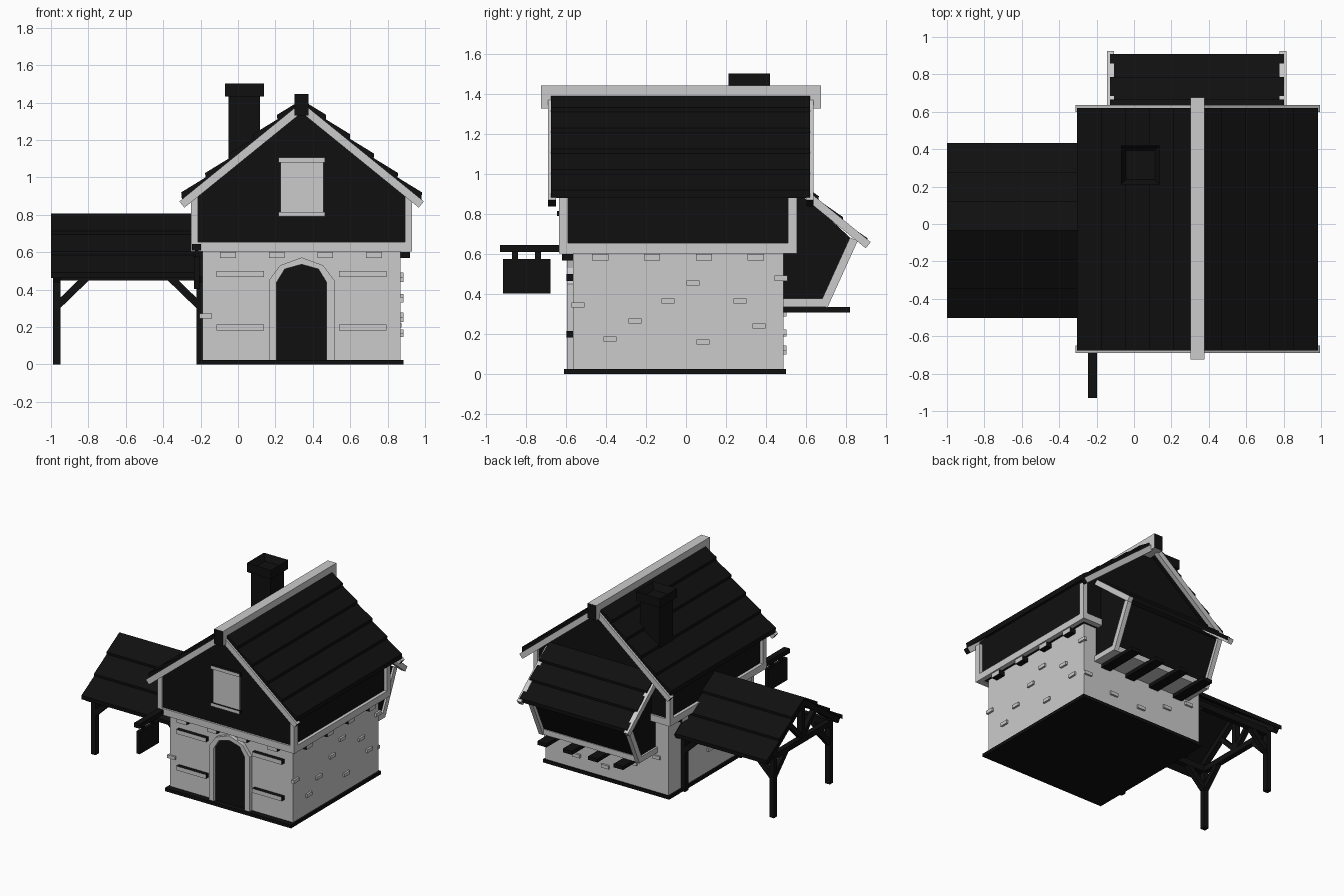
import bpy, bmesh, math

if "Cube" in bpy.data.objects:
    bpy.data.objects.remove(bpy.data.objects["Cube"])

black = bpy.data.materials.new("dark_timber")
black.diffuse_color = (0.005, 0.005, 0.005, 1)
black.use_nodes = True
black.node_tree.nodes["Principled BSDF"].inputs["Base Color"].default_value = black.diffuse_color
G, B = 0, 1          # grey (no material) / dark
CX = 0.34            # centre line of the house


def prism(name, pts, axis, a, b, col=G, caps=None, dark_sides=()):
    """Extrude a 2D profile along an axis; caps and single sides may differ in colour."""
    caps = col if caps is None else caps
    put = {'x': lambda p, t: (t, p[0], p[1]), 'y': lambda p, t: (p[0], t, p[1]),
           'z': lambda p, t: (p[0], p[1], t)}[axis]
    bm = bmesh.new()
    lo = [bm.verts.new(put(p, a)) for p in pts]
    hi = [bm.verts.new(put(p, b)) for p in pts]
    for ring in (lo, hi):
        bm.faces.new(ring).material_index = caps
    n = len(pts)
    for i in range(n):
        j = (i + 1) % n
        f = bm.faces.new((lo[i], lo[j], hi[j], hi[i]))
        f.material_index = B if i in dark_sides else col
    bmesh.ops.recalc_face_normals(bm, faces=bm.faces)
    me = bpy.data.meshes.new(name)
    bm.to_mesh(me)
    bm.free()
    me.materials.append(None)
    me.materials.append(black)
    ob = bpy.data.objects.new(name, me)
    bpy.context.collection.objects.link(ob)
    return ob


def box(name, x0, x1, y0, y1, z0, z1, col=G, caps=None, axis='z'):
    r = {'x': (y0, y1, z0, z1, x0, x1), 'y': (x0, x1, z0, z1, y0, y1),
         'z': (x0, x1, y0, y1, z0, z1)}[axis]
    u0, u1, v0, v1, a, b = r
    return prism(name, [(u0, v0), (u1, v0), (u1, v1), (u0, v1)], axis, a, b, col, caps)


def bar(name, p, q, w, axis, a, b, col=G, dark_sides=()):
    """Straight bar of width w from p to q in the plane across the axis."""
    dx, dz = q[0] - p[0], q[1] - p[1]
    k = w / 2 / math.hypot(dx, dz)
    ox, oz = -dz * k, dx * k
    pts = [(p[0] + ox, p[1] + oz), (q[0] + ox, q[1] + oz),
           (q[0] - ox, q[1] - oz), (p[0] - ox, p[1] - oz)]
    return prism(name, pts, axis, a, b, col, None, dark_sides)


def roof_rows(name, top, low, n, thick, axis, a, b):
    """Overlapping board rows running down from top to low."""
    dx, dz = (low[0] - top[0]) / n, (low[1] - top[1]) / n
    for i in range(n):
        x0, z0 = top[0] + dx * i, top[1] + dz * i
        x1, z1 = x0 + dx, z0 + dz
        prism(f"{name}_{i+1}", [(x0, z0), (x1, z1), (x1 + thick * 0.1 * (1 if dx > 0 else -1), z1 + thick),
                                (x0, z0 + thick * 0.4)], axis, a, b, B)


# Stone ground floor
box("base_plate", -0.205, 0.885, -0.61, 0.50, 0, 0.025, B)
box("stone_wall", -0.19, 0.87, -0.565, 0.488, 0.025, 0.61)

# Door with pointed arch frame
half_out = [(0.175, 0.025), (0.175, 0.45), (0.115, 0.53), (0, 0.572)]
half_in = [(0.133, 0.025), (0.133, 0.44), (0.09, 0.51), (0, 0.535)]
arch = lambda h: [(CX - d, z) for d, z in h] + [(CX + d, z) for d, z in h[-2::-1]]
prism("door_frame", arch(half_out) + arch(half_in)[::-1], 'y', -0.595, -0.55)
prism("door", arch(half_in), 'y', -0.572, -0.54, B)

# Long wall timbers beside the door
for s in (-1, 1):
    for z in (0.182, 0.467):
        x0, x1 = sorted((CX + s * 0.2, CX + s * 0.455))
        box("wall_timber", x0, x1, -0.597, -0.555, z, z + 0.033, B, G, 'y')

# Loose bricks
for y, z in [(-0.54, .345), (-0.255, .265), (-0.38, .175), (-0.09, .365), (0.035, .455),
             (0.085, .16), (0.27, .365), (0.365, .24), (0.475, .48)]:
    box("side_brick", 0.86, 0.885, y - .033, y + .033, z - .013, z + .013)
for y, z in [(-0.25, .36), (-0.02, .2), (0.17, .42)]:
    box("side_brick", -0.205, -0.18, y - .033, y + .033, z - .013, z + .013)
for x, z in [(0.6, .13), (0.11, .2), (-0.09, .3), (0.84, .21), (0.35, .11)]:
    box("back_brick", x - .033, x + .033, 0.48, 0.503, z - .013, z + .013)
box("front_brick", -0.205, -0.14, -0.58, -0.55, 0.247, 0.272)

# Joist ends below the upper floor
for i in range(4):
    x = -0.053 + 0.26 * i
    box("joist_front", x - .042, x + .042, -0.62, -0.55, 0.568, 0.602, B, G, 'y')
    y = -0.43 + 0.26 * i
    box("joist_right", 0.85, 0.92, y - .041, y + .041, 0.568, 0.602, B, G, 'x')
    box("joist_left", -0.24, -0.17, y - .041, y + .041, 0.568, 0.602, B, G, 'x')

# Upper floor: dark gabled body, grey sill beams and corner posts
prism("upper_wall", [(-0.225, 0.61), (0.905, 0.61), (0.905, 0.935), (CX, 1.39), (-0.225, 0.935)],
      'y', -0.62, 0.54, B)
for y0, y1 in ((-0.635, -0.59), (0.51, 0.555)):
    box("sill_beam_end", -0.25, 0.93, y0, y1, 0.603, 0.655)
    for x0 in (-0.25, 0.893):
        box("corner_post", x0, x0 + 0.037, y0, y1, 0.603, 0.9)
for x0 in (-0.25, 0.893):
    box("sill_beam_side", x0, x0 + 0.037, -0.635, 0.555, 0.603, 0.655)

# Gable window with shutter, lintel and sill
box("window_shutter", 0.227, 0.457, -0.632, -0.61, 0.81, 1.085)
for z in (0.79, 1.08):
    box("window_rail", 0.216, 0.465, -0.645, -0.61, z, z + 0.026, B, G, 'y')

# Main roof, barge boards and ridge beam
for s in (-1, 1):
    roof_rows("roof_row", (CX, 1.40), (CX + s * 0.64, 0.882), 5, 0.038, 'y', -0.675, 0.62)
    for y0, y1 in ((-0.69, -0.65), (0.60, 0.637)):
        bar("barge_board", (CX, 1.374), (CX + s * 0.64, 0.855), 0.043, 'y', y0, y1, G, (1,))
box("ridge_beam", CX - .0375, CX + .0375, -0.725, 0.675, 1.33, 1.445, G, B, 'y')

# Chimney with hollow cap
box("chimney_shaft", -0.05, 0.118, 0.232, 0.4, 0.9, 1.44, B)
cap = box("chimney_cap", -0.07, 0.138, 0.212, 0.42, 1.432, 1.503, B)
bm = bmesh.new()
bm.from_mesh(cap.data)
top = max(bm.faces, key=lambda f: f.calc_center_median().z)
bmesh.ops.inset_region(bm, faces=[top], thickness=0.038)
for v in top.verts:
    v.co.z -= 0.05
bm.to_mesh(cap.data)
bm.free()

# Rear bay
prism("bay_body", [(0.48, 0.36), (0.69, 0.36), (0.835, 0.67), (0.55, 0.935), (0.48, 0.935)],
      'x', -0.08, 0.76, B)
box("bay_bottom_beam", -0.095, 0.775, 0.48, 0.705, 0.335, 0.377)
for x0 in (-0.095, 0.738):
    bar("bay_post", (0.688, 0.34), (0.84, 0.675), 0.042, 'x', x0, x0 + 0.037)
roof_rows("bay_roof_row", (0.54, 0.965), (0.905, 0.65), 3, 0.03, 'x', -0.127, 0.803)
for x0 in (-0.145, 0.778):
    bar("bay_barge_board", (0.55, 0.94), (0.912, 0.645), 0.04, 'x', x0, x0 + 0.037)
for i in range(4):
    x = 0.01 + 0.22 * i
    box("bay_joist", x - .04, x + .04, 0.48, 0.82, 0.307, 0.335, B)

# Hanging sign
box("sign_arm", -0.245, -0.197, -0.93, -0.6, 0.61, 0.645, B)
box("sign_board", -0.235, -0.207, -0.915, -0.678, 0.403, 0.577, B)
for y in (-0.87, -0.755):
    box("sign_hanger", -0.23, -0.212, y, y + 0.03, 0.57, 0.615, B)

# Lean-to shelter on the left
MY = -0.035
for s in (-1, 1):
    roof_rows("shelter_roof_row", (MY, 0.795), (MY + s * 0.465, 0.462), 3, 0.03, 'x', -1.0, -0.21)
    y = MY + s * 0.345
    box("shelter_plate", -0.99, -0.2, y - .02, y + .02, 0.45, 0.5, B)
    for x, d in ((-0.97, 1), (-0.203, -1)):
        box("shelter_post", x - .02, x + .02, y - .02, y + .02, 0, 0.5, B)
        bar("shelter_brace", (x, 0.31), (x + d * 0.16, 0.465), 0.04, 'y', y - .018, y + .018, B)
        bar("truss_brace", (y, 0.31), (y - s * 0.15, 0.465), 0.04, 'x', x - .018, x + .018, B)
        bar("truss_rafter", (MY, 0.77), (MY + s * 0.44, 0.455), 0.04, 'x', x - .02, x + .02, B)
        bar("truss_strut", (MY, 0.49), (MY + s * 0.16, 0.65), 0.035, 'x', x - .018, x + .018, B)
for x in (-0.97, -0.203):
    box("truss_tie", x - .02, x + .02, MY - 0.365, MY + 0.365, 0.452, 0.495, B)
    box("truss_king_post", x - .02, x + .02, MY - .02, MY + .02, 0.48, 0.77, B)
